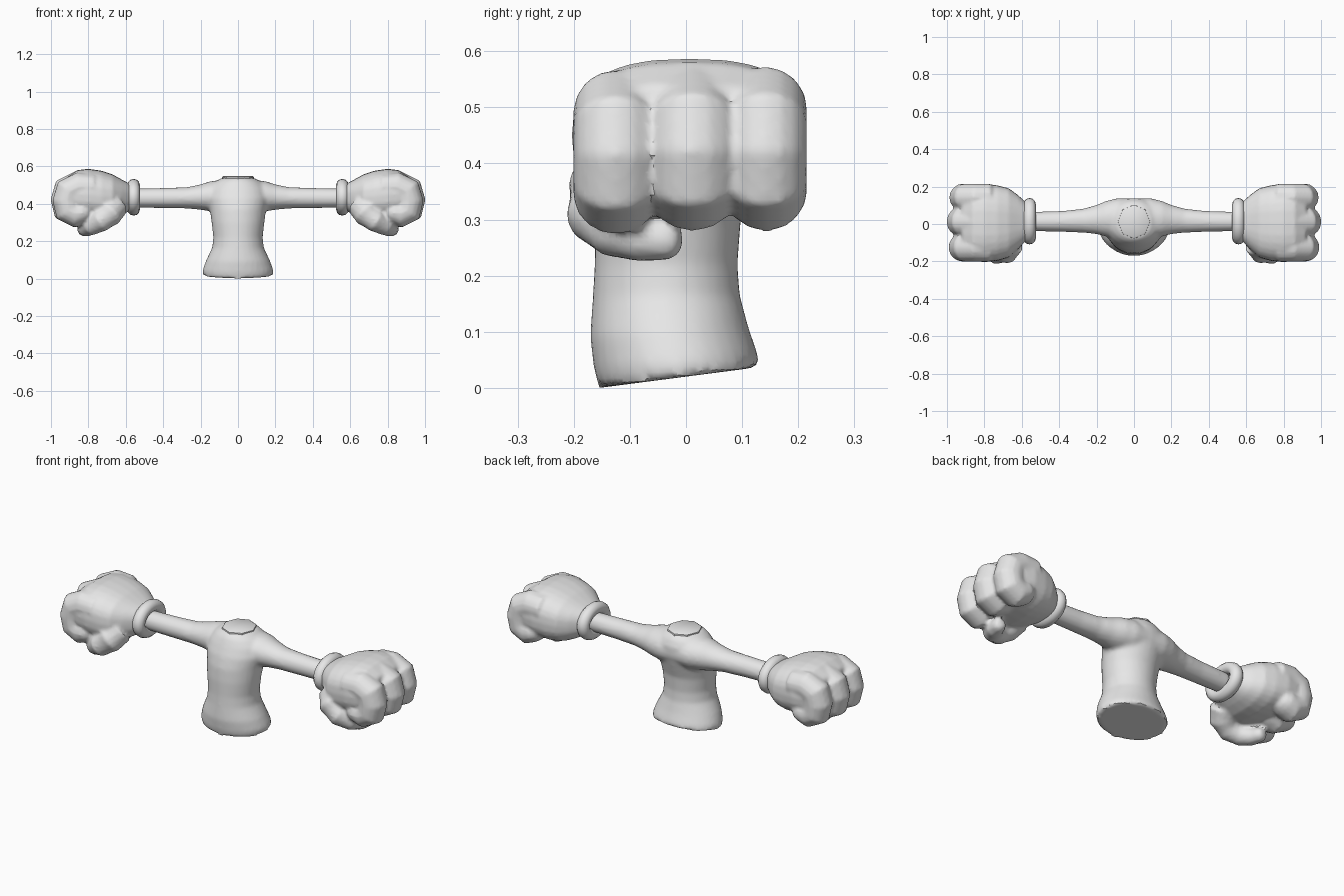
import bpy, bmesh, math
from mathutils import Vector

if "Cube" in bpy.data.objects:
    bpy.data.objects.remove(bpy.data.objects["Cube"])

grey = bpy.data.materials.new("plain grey")
grey.diffuse_color = (0.8, 0.8, 0.8, 1)
grey.use_nodes = True
grey.node_tree.nodes["Principled BSDF"].inputs["Base Color"].default_value = grey.diffuse_color


def spow(v, p):
    return math.copysign(abs(v) ** p, v)


def loft(bm, rings, n=24, power=2.0):
    """Skin closed rings given as (centre, u axis, v axis)."""
    loops = []
    for c, u, v in rings:
        c, u, v = Vector(c), Vector(u), Vector(v)
        loop = []
        for i in range(n):
            a = 2 * math.pi * i / n
            loop.append(bm.verts.new(c + u * spow(math.cos(a), 2 / power)
                                     + v * spow(math.sin(a), 2 / power)))
        loops.append(loop)
    faces = [bm.faces.new(loops[0]), bm.faces.new(loops[-1])]
    for a, b in zip(loops, loops[1:]):
        for i in range(n):
            j = (i + 1) % n
            faces.append(bm.faces.new((a[i], a[j], b[j], b[i])))
    bmesh.ops.recalc_face_normals(bm, faces=faces)


def tube(bm, path, side, widths, depths):
    """Rounded tube along a path."""
    pts = [Vector(p) for p in path]
    side = Vector(side)
    rings = []
    for i, p in enumerate(pts):
        t = (pts[min(i + 1, len(pts) - 1)] - pts[max(i - 1, 0)]).normalized()
        d = side.cross(t).normalized()
        s = t.cross(d)
        rings.append((p, s * widths[i], d * depths[i]))
        if i == len(pts) - 1:   # rounded tip
            for off, k in ((0.45, 0.85), (0.75, 0.5)):
                rings.append((p + t * depths[i] * off, s * widths[i] * k, d * depths[i] * k))
    loft(bm, rings, 16)


def finish(bm, name, voxel=0, smooth=0, mirror=False):
    me = bpy.data.meshes.new(name)
    bm.to_mesh(me)
    bm.free()
    ob = bpy.data.objects.new(name, me)
    bpy.context.collection.objects.link(ob)
    me.materials.append(grey)
    bpy.ops.object.select_all(action='DESELECT')
    ob.select_set(True)
    bpy.context.view_layer.objects.active = ob
    if voxel:
        m = ob.modifiers.new("merge", 'REMESH')
        m.mode = 'VOXEL'
        m.voxel_size = voxel
        m.use_smooth_shade = True
        s = ob.modifiers.new("soften", 'SMOOTH')
        s.factor = 0.5
        s.iterations = smooth
    if mirror:
        m = ob.modifiers.new("mirror", 'MIRROR')
        m.use_mirror_merge = False
    for m in list(ob.modifiers):
        bpy.ops.object.modifier_apply(modifier=m.name)
    bpy.ops.object.shade_smooth_by_angle(angle=math.radians(40))
    return ob


# Torso and arms, merged into one smooth body
bm = bmesh.new()
torso = [  # z, half width, front y, back y, tilt
    (0.020, 0.188, -0.155, 0.133, 0.13), (0.050, 0.188, -0.164, 0.127, 0.10),
    (0.100, 0.170, -0.171, 0.112, 0.05), (0.165, 0.138, -0.166, 0.096, 0),
    (0.220, 0.132, -0.163, 0.092, 0), (0.300, 0.141, -0.162, 0.098, 0),
    (0.370, 0.150, -0.156, 0.120, 0), (0.430, 0.165, -0.140, 0.138, 0),
    (0.480, 0.155, -0.118, 0.138, 0), (0.515, 0.125, -0.100, 0.122, 0),
    (0.538, 0.088, -0.078, 0.100, 0)]
loft(bm, [((0, (f + b) / 2, z + t * (f + b) / 2), (w, 0, 0), (0, (b - f) / 2, t * (b - f) / 2))
          for z, w, f, b, t in torso], 32)
half = [  # x, centre y, centre z, half depth, half height
    (0.09, 0.030, 0.440, 0.108, 0.088), (0.15, 0.028, 0.440, 0.095, 0.080),
    (0.20, 0.024, 0.436, 0.078, 0.068), (0.27, 0.018, 0.432, 0.064, 0.057),
    (0.38, 0.014, 0.431, 0.056, 0.054), (0.56, 0.013, 0.430, 0.051, 0.051)]
arm = [(-x, *r) for x, *r in reversed(half)] + half
loft(bm, [((x, y, z), (0, d, 0), (0, 0, h)) for x, y, z, d, h in arm])
finish(bm, "torso_and_arms", 0.011, 3)

# Flat octagonal neck cap
bm = bmesh.new()
loft(bm, [((0, 0.012, z), (r, 0, 0), (0, r * 1.05, 0))
          for z, r in ((0.515, 0.088), (0.543, 0.086), (0.548, 0.078))], 8)
finish(bm, "neck_cap")

# Wrist cuffs: oval rings
bm = bmesh.new()
n, k = 28, 12
grid = []
for i in range(n):
    a = 2 * math.pi * i / n
    row = []
    for j in range(k):
        b = 2 * math.pi * j / k
        o = 0.032 * math.cos(b)
        row.append(bm.verts.new((0.558 + 0.033 * math.sin(b),
                                 0.015 + (0.092 + o) * math.cos(a),
                                 0.435 + (0.066 + o) * math.sin(a))))
    grid.append(row)
for i in range(n):
    for j in range(k):
        p, q = grid[i], grid[(i + 1) % n]
        bm.faces.new((p[j], q[j], q[(j + 1) % k], p[(j + 1) % k]))
bmesh.ops.recalc_face_normals(bm, faces=bm.faces)
finish(bm, "wrist_cuffs", mirror=True)

# Gloved fists: palm, three curled fingers and a thumb
bm = bmesh.new()
palm = [  # x, centre y, centre z, half depth, half height
    (0.575, 0.012, 0.435, 0.100, 0.070), (0.62, 0.010, 0.434, 0.145, 0.095),
    (0.67, 0.006, 0.437, 0.185, 0.120), (0.73, 0.005, 0.442, 0.202, 0.135),
    (0.80, 0.006, 0.450, 0.210, 0.137), (0.86, 0.006, 0.450, 0.204, 0.130),
    (0.92, 0.004, 0.435, 0.180, 0.105)]
loft(bm, [((x, y, z), (0, d, 0), (0, 0, h)) for x, y, z, d, h in palm], 28, 2.6)
for y, w, dx, dz in ((-0.125, 0.076, -0.010, -0.006), (0.012, 0.080, 0, 0), (0.142, 0.074, -0.014, 0)):
    path = [(0.78, 0.495), (0.86, 0.496), (0.912, 0.472), (0.925, 0.42), (0.915, 0.37), (0.875, 0.35), (0.84, 0.36)]
    tube(bm, [(x + dx, y, z + dz) for x, z in path], (0, 1, 0),
         [w] * 7, [0.07, 0.078, 0.08, 0.078, 0.078, 0.073, 0.06])
thumb = [(0.66, -0.10, 0.39), (0.69, -0.145, 0.345), (0.735, -0.153, 0.310),
         (0.785, -0.125, 0.283), (0.815, -0.075, 0.267), (0.825, -0.035, 0.263)]
radii = [0.075, 0.072, 0.062, 0.052, 0.043, 0.036]
tube(bm, thumb, (0, 0, 1), radii, radii)
finish(bm, "fists", 0.010, 2, mirror=True)
